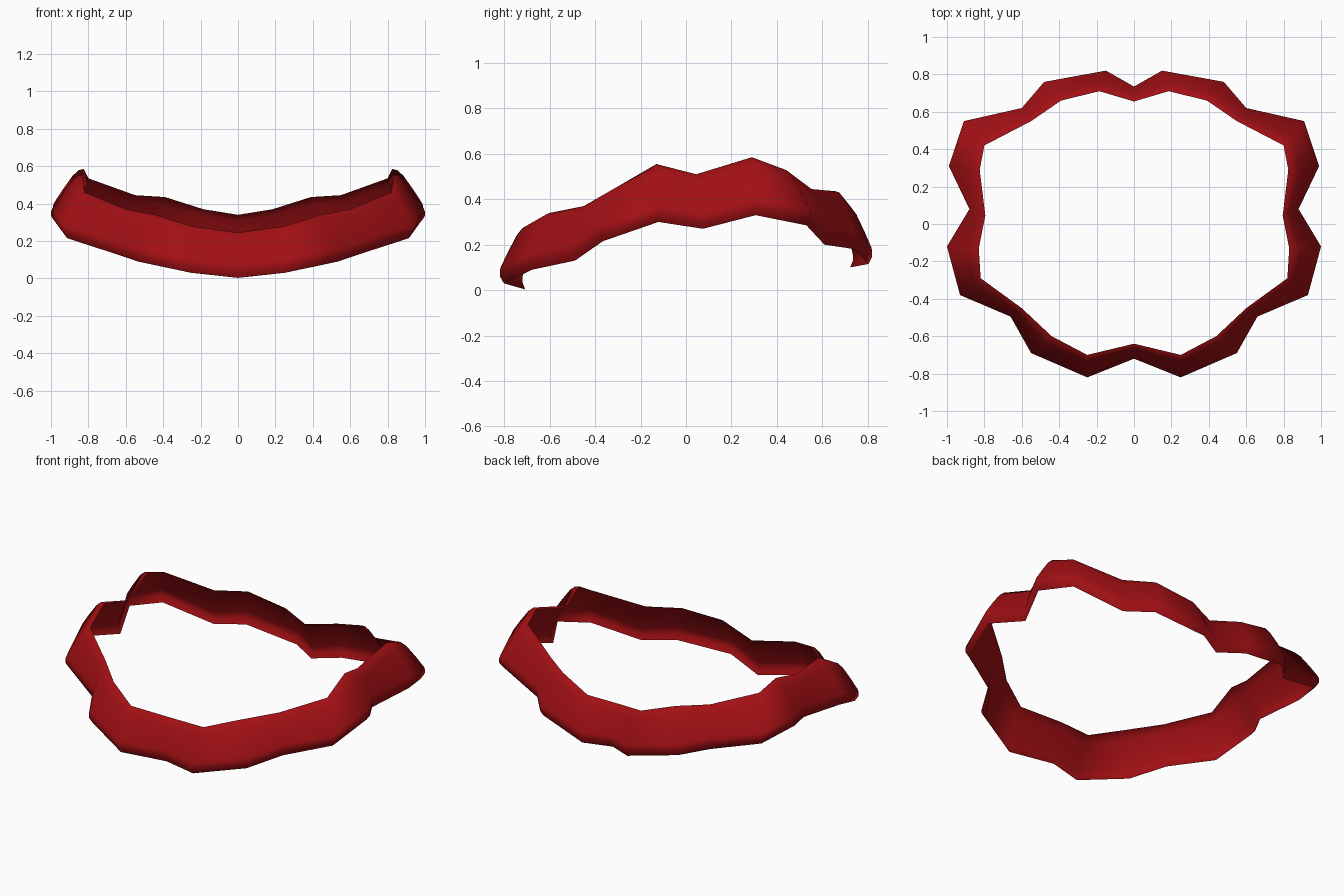
import bpy, bmesh

red = bpy.data.materials.new("deep red")
red.diffuse_color = (0.36, 0.005, 0.007, 1)

# Half outline, front to back: top rim x, y, z, then widest x, y and bottom z
stations = [
    (0.00, -0.64, 0.245, 0.00, -0.72, 0.003),
    (0.25, -0.70, 0.28, 0.25, -0.82, 0.03),
    (0.44, -0.60, 0.34, 0.55, -0.69, 0.09),
    (0.60, -0.45, 0.37, 0.66, -0.495, 0.13),
    (0.82, -0.29, 0.46, 0.93, -0.38, 0.215),
    (0.83, -0.13, 0.555, 1.00, -0.12, 0.30),
    (0.795, 0.045, 0.51, 0.88, 0.08, 0.27),
    (0.825, 0.29, 0.585, 0.99, 0.31, 0.33),
    (0.80, 0.42, 0.535, 0.91, 0.55, 0.285),
    (0.55, 0.55, 0.445, 0.60, 0.62, 0.20),
    (0.39, 0.66, 0.435, 0.48, 0.76, 0.18),
    (0.185, 0.71, 0.37, 0.15, 0.82, 0.115),
    (0.00, 0.655, 0.34, 0.00, 0.735, 0.10),
]
# Band cross-section: (outward fraction, drop fraction)
profile = [(0, 0), (0.16, 0.025), (0.36, 0.14), (0.69, 0.44),
           (0.96, 0.71), (1.0, 0.78), (0.99, 0.88), (0.85, 1.0)]

# Mirror the half outline into a closed loop
loop = stations + [(-a, b, c, -d, e, f)
                   for a, b, c, d, e, f in reversed(stations[1:-1])]

# Scalloped, saddle-shaped open band
bm = bmesh.new()
rings = []
for tx, ty, tz, ox, oy, bz in loop:
    rings.append([bm.verts.new((tx + (ox - tx) * u,
                                ty + (oy - ty) * u,
                                tz + (bz - tz) * v)) for u, v in profile])
for i, ring in enumerate(rings):
    nxt = rings[(i + 1) % len(rings)]
    for j in range(len(profile) - 1):
        face = bm.faces.new((ring[j], ring[j + 1], nxt[j + 1], nxt[j]))
        face.smooth = True

mesh = bpy.data.meshes.new("scalloped_band")
bm.to_mesh(mesh)
bm.free()
mesh.materials.append(red)
band = bpy.data.objects.new("scalloped_band", mesh)
bpy.context.collection.objects.link(band)
